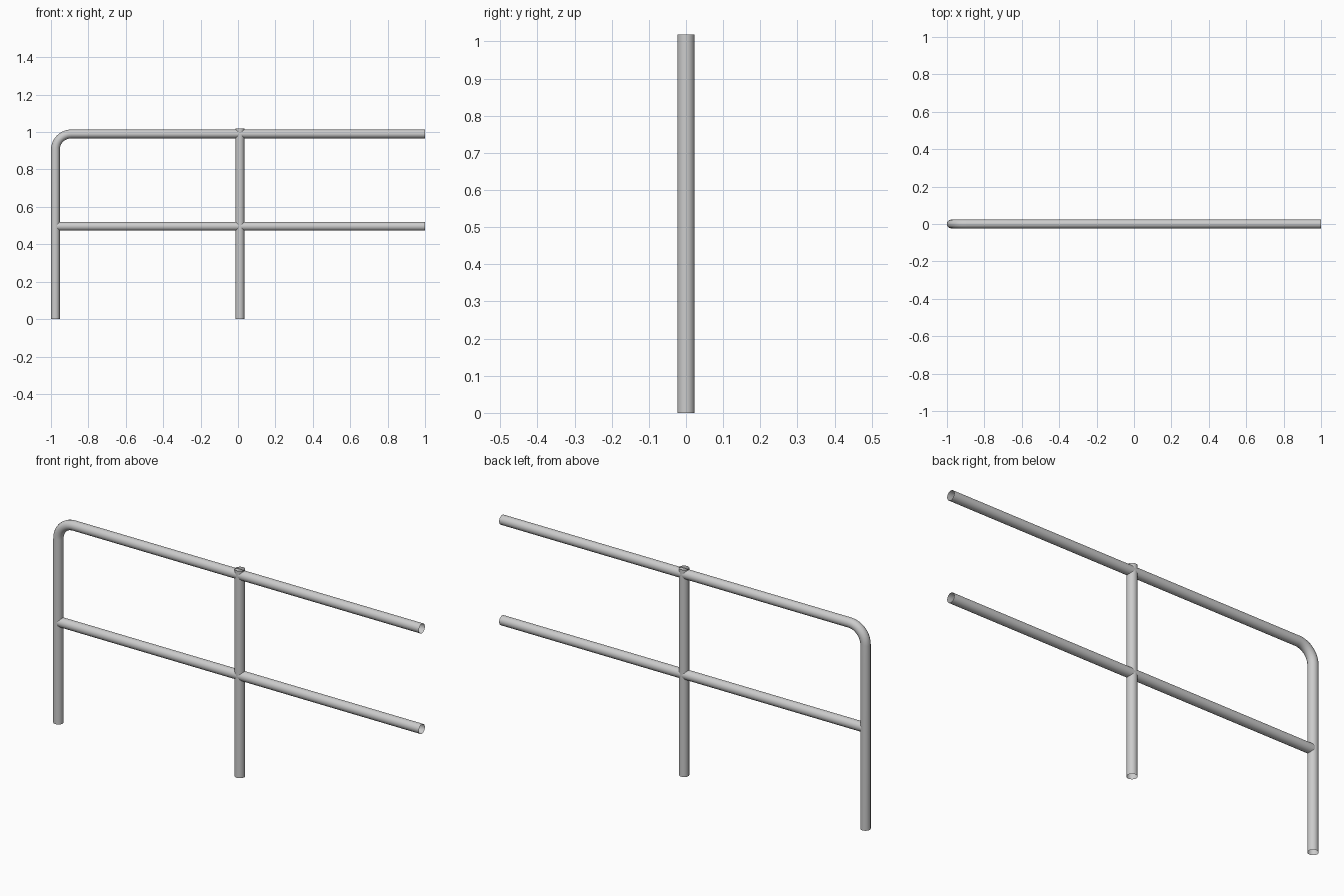
import bpy, math

if "Cube" in bpy.data.objects:
    bpy.data.objects.remove(bpy.data.objects["Cube"])

R = 0.0235          # pipe radius
LEFT, RIGHT = -0.9765, 1.0
MID = 0.0105
TOP, LOW = 0.99, 0.496
BEND = 0.085        # corner radius of the bent pipe


def pipe(name, points):
    """Open-ended round pipe swept along a path in the xz plane."""
    curve = bpy.data.curves.new(name, 'CURVE')
    curve.dimensions = '3D'
    curve.bevel_depth = R
    curve.bevel_resolution = 6
    spline = curve.splines.new('POLY')
    spline.points.add(len(points) - 1)
    for p, (x, z) in zip(spline.points, points):
        p.co = (x, 0, z, 1)
    spline.use_smooth = True
    obj = bpy.data.objects.new(name, curve)
    bpy.context.collection.objects.link(obj)
    bpy.ops.object.select_all(action='DESELECT')
    obj.select_set(True)
    bpy.context.view_layer.objects.active = obj
    bpy.ops.object.convert(target='MESH')
    bpy.ops.object.shade_smooth_by_angle(angle=math.radians(40))


# End post bending over into the handrail
steps = 10
corner = [(LEFT + BEND - BEND * math.cos(a), TOP - BEND + BEND * math.sin(a))
          for a in (math.pi / 2 * i / steps for i in range(steps + 1))]
pipe("end_post_and_handrail", [(LEFT, 0)] + corner + [(RIGHT, TOP)])

# Middle post, rising just above the handrail
pipe("middle_post", [(MID, 0), (MID, 1.018)])

# Lower rail
pipe("lower_rail", [(LEFT + 0.008, LOW), (RIGHT, LOW)])
